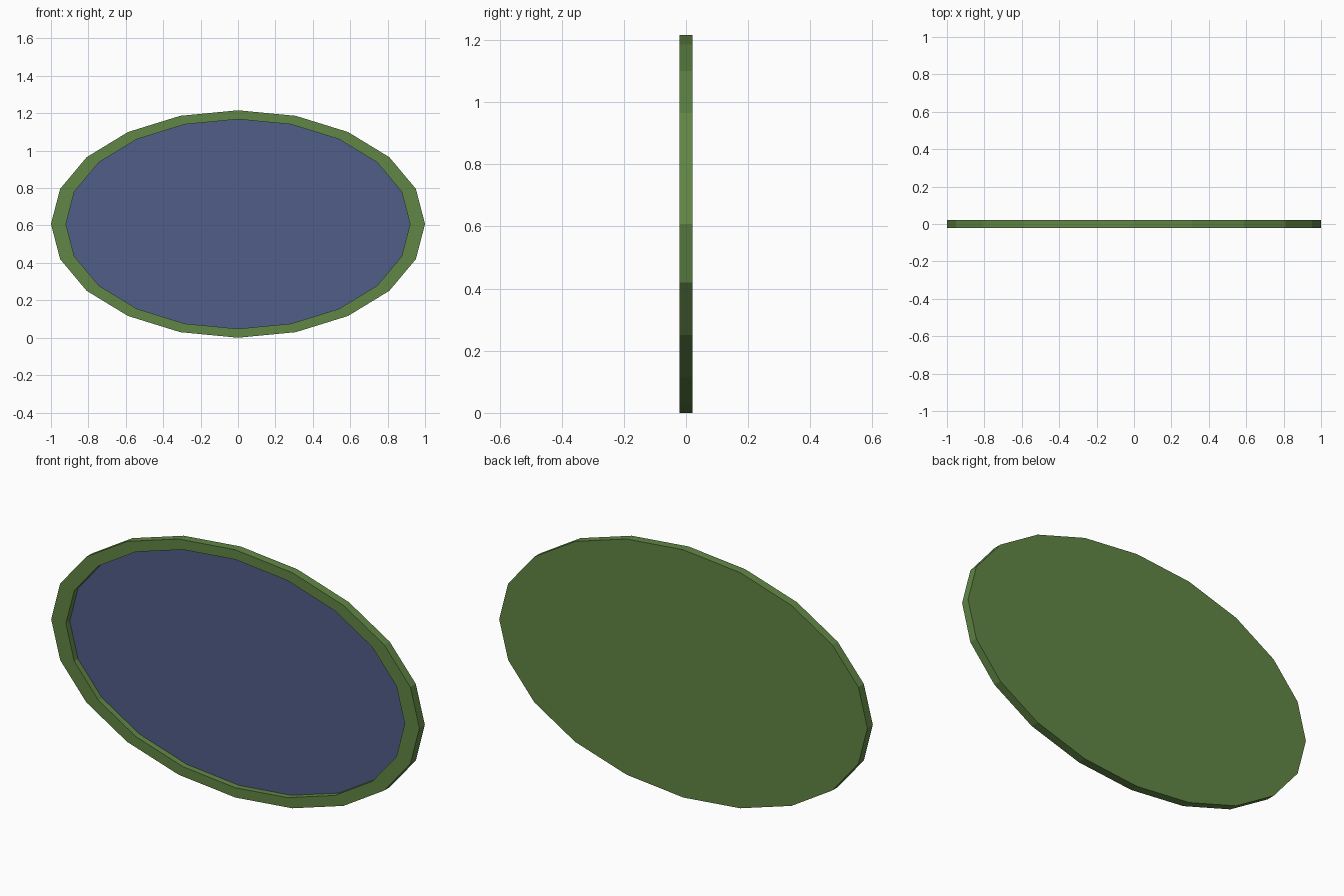
import bpy, bmesh
from math import sin, cos, tau

if "Cube" in bpy.data.objects:
    bpy.data.objects.remove(bpy.data.objects["Cube"])

SIDES = 20
CZ = 0.608          # centre height of the oval
HALF = 0.021        # half thickness
GLASS_Y = 0.009     # depth of the recessed glass


def material(name, color):
    m = bpy.data.materials.new(name)
    m.diffuse_color = color
    m.use_nodes = True
    m.node_tree.nodes["Principled BSDF"].inputs["Base Color"].default_value = m.diffuse_color
    return m


def oval(bm, rx, rz, y):
    """Ring of vertices, counter-clockwise seen from the front."""
    return [bm.verts.new((rx * cos(tau * i / SIDES), y, CZ + rz * sin(tau * i / SIDES)))
            for i in range(SIDES)]


def bridge(bm, a, b):
    for i in range(SIDES):
        j = (i + 1) % SIDES
        bm.faces.new((a[i], a[j], b[j], b[i]))


def finish(bm, name, mat):
    me = bpy.data.meshes.new(name)
    bm.to_mesh(me)
    bm.free()
    me.materials.append(mat)
    ob = bpy.data.objects.new(name, me)
    bpy.context.collection.objects.link(ob)


# Oval frame: back panel, outer rim, front border, recess wall
bm = bmesh.new()
back = oval(bm, 1.0, CZ, HALF)
front = oval(bm, 1.0, CZ, -HALF)
lip = oval(bm, 0.92, 0.56, -HALF)
floor = oval(bm, 0.92, 0.56, GLASS_Y)
bm.faces.new(back[::-1])
for a, b in ((back, front), (front, lip), (lip, floor)):
    bridge(bm, a, b)
bmesh.ops.recalc_face_normals(bm, faces=[f for f in bm.faces])
bm.faces.ensure_lookup_table()
if bm.faces[0].normal.y < 0:      # back panel must face backwards
    bmesh.ops.reverse_faces(bm, faces=bm.faces[:])
finish(bm, "mirror_frame", material("frame_green", (0.12, 0.24, 0.06, 1)))

# Recessed glass
bm = bmesh.new()
bm.faces.new(oval(bm, 0.92, 0.56, GLASS_Y))
finish(bm, "mirror_glass", material("glass_blue", (0.08, 0.11, 0.25, 1)))
